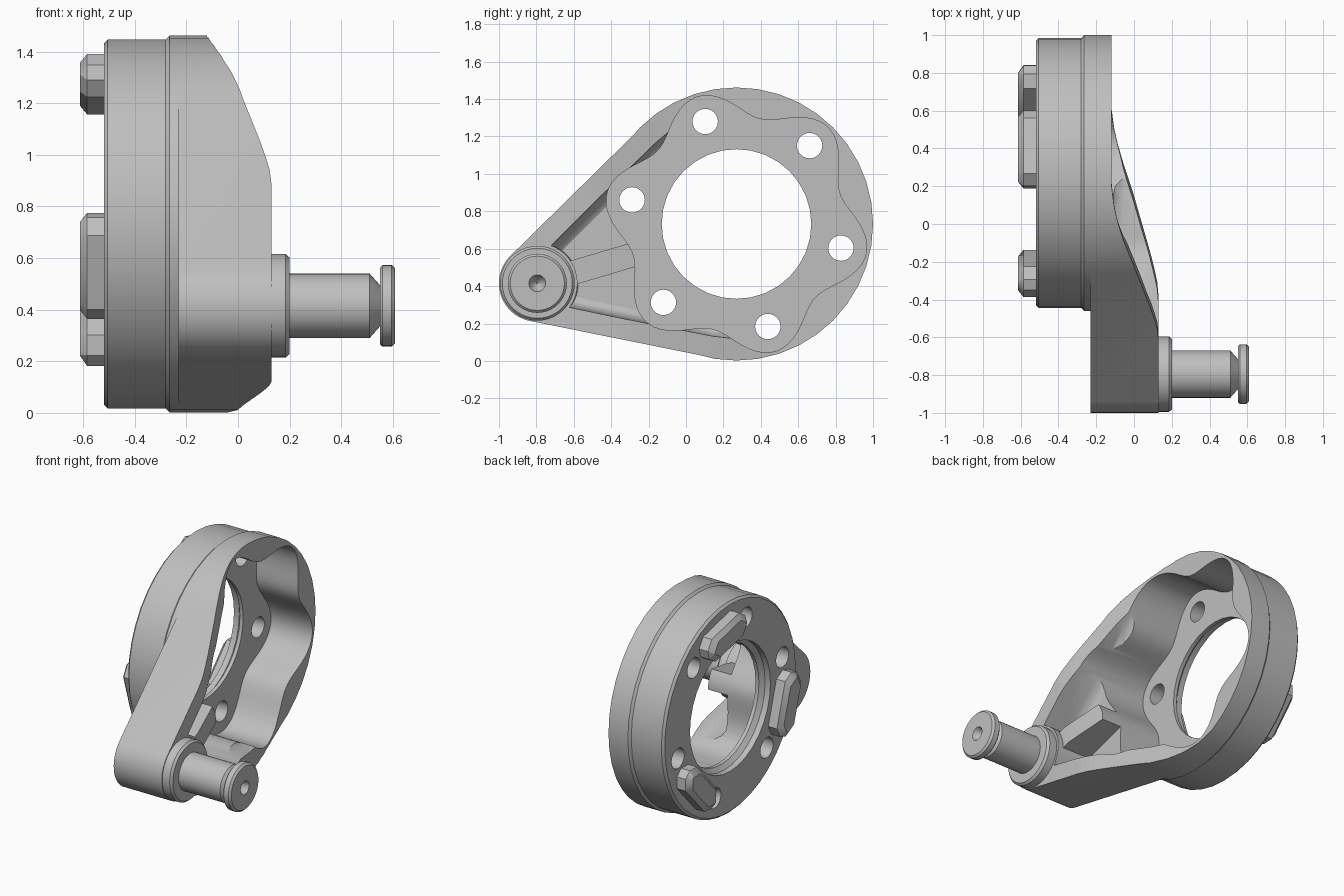
import bpy, bmesh, math
from math import cos, sin, pi, radians, atan2, acos, hypot

cube = bpy.data.objects.get("Cube")
if cube:
    bpy.data.objects.remove(cube, do_unlink=True)

# One bare metal colour
steel = bpy.data.materials.new("bare grey metal")
steel.use_nodes = True
GREY = (0.52, 0.52, 0.52, 1)
steel.diffuse_color = GREY
steel.node_tree.nodes["Principled BSDF"].inputs["Base Color"].default_value = GREY

HUB = (0.27, 0.732)      # ring centre in (y, z)
BOSS = (-0.795, 0.415)   # pin centre in (y, z)
ARM = atan2(HUB[1] - BOSS[1], HUB[0] - BOSS[0])
REACH = hypot(HUB[0] - BOSS[0], HUB[1] - BOSS[1])


def loft(name, rings):
    """Closed solid through rings with equal point counts."""
    bm = bmesh.new()
    loops = [[bm.verts.new(p) for p in ring] for ring in rings]
    n = len(loops[0])
    for a, b in zip(loops, loops[1:]):
        for i in range(n):
            j = (i + 1) % n
            bm.faces.new((a[i], a[j], b[j], b[i]))
    bm.faces.new(loops[0])
    bm.faces.new(loops[-1])
    bmesh.ops.recalc_face_normals(bm, faces=bm.faces)
    mesh = bpy.data.meshes.new(name)
    bm.to_mesh(mesh)
    bm.free()
    mesh.materials.append(steel)
    obj = bpy.data.objects.new(name, mesh)
    bpy.context.scene.collection.objects.link(obj)
    return obj


def turned(name, profile, centre, n=40):
    """Turned part along x from (x, radius) pairs."""
    return loft(name, [[(x, centre[0] + r * cos(2 * pi * i / n),
                         centre[1] + r * sin(2 * pi * i / n)) for i in range(n)]
                       for x, r in profile])


def prism(name, points, x0, x1):
    return loft(name, [[(x, y, z) for y, z in points] for x in (x0, x1)])


def teardrop(big, small, n=28):
    """Outline around the ring and the boss with tangent sides."""
    t = acos((big - small) / REACH)
    points = []
    for centre, r, start, end in ((HUB, big, t - pi, pi - t), (BOSS, small, pi - t, pi + t)):
        for i in range(n + 1):
            a = ARM + start + (end - start) * i / n
            points.append((centre[0] + r * cos(a), centre[1] + r * sin(a)))
    return points


def slab(name, profile, half):
    """Prism across the arm; profile is (distance along the arm from the hub, x)."""
    return loft(name, [[(x, HUB[0] + s * cos(ARM) - w * sin(ARM),
                         HUB[1] + s * sin(ARM) + w * cos(ARM)) for s, x in profile]
                       for w in (-half, half)])


def boolean(target, tool, operation):
    mod = target.modifiers.new("boolean", 'BOOLEAN')
    mod.operation = operation
    mod.solver = 'EXACT'
    mod.object = tool
    bpy.context.view_layer.objects.active = target
    bpy.ops.object.modifier_apply(modifier=mod.name)
    bpy.data.objects.remove(tool, do_unlink=True)


# Teardrop housing, stepped ring and rear flange
housing = prism("housing", teardrop(0.726, 0.205), -0.23, 0.2)
boolean(housing, turned("ring", [(-0.28, 0.715), (-0.265, 0.73), (0.2, 0.73)], HUB), 'UNION')
boolean(housing, turned("flange", [(-0.52, 0.7), (-0.505, 0.715), (-0.2, 0.715)], HUB), 'UNION')

# Front face sweeping down from the boss to the ring
sweep = [(-1.5, 0.13), (-0.8, 0.13), (-0.73, 0.123), (-0.66, 0.106), (-0.586, 0.085),
         (-0.32, 0), (-0.156, -0.057), (-0.06, -0.085), (0.03, -0.105), (0.15, -0.12),
         (1, -0.12), (1, 0.5), (-1.5, 0.5)]
boolean(housing, slab("sweep_cutter", sweep, 1.2), 'DIFFERENCE')

# Arm pocket with drafted walls, leaving the boss and a sloping centre rib
pocket = loft("arm_pocket_cutter",
              [[(x, y, z) for y, z in teardrop(0.63 + d, 0.1 + d)]
               for x, d in ((-0.12, -0.07), (-0.1, -0.04), (-0.06, -0.02), (0.3, 0))])
boolean(pocket, turned("boss_keep", [(-0.4, 0.235), (-0.05, 0.215), (0.5, 0.215)], BOSS),
        'DIFFERENCE')
rib = [(-1.2, -0.3), (-0.3, -0.3), (-0.3, -0.04), (-0.85, 0.09), (-1.2, 0.09)]
boolean(pocket, slab("rib_keep", rib, 0.065), 'DIFFERENCE')
# The pocket is limited to the arm side of the ring
limit = [(0.1, -0.5), (1.2, -0.5), (1.2, 0.6), (0.1, 0.6)]
boolean(pocket, slab("pocket_limit", limit, 1.3), 'DIFFERENCE')
boolean(housing, pocket, 'DIFFERENCE')

# Scalloped ring pocket with a lobe around each bolt hole
BOLT = radians(47)
lobes = []
for i in range(120):
    a = 2 * pi * i / 120
    r = 0.643 + 0.068 * cos(6 * (a - BOLT))
    lobes.append((HUB[0] + r * cos(a), HUB[1] + r * sin(a)))
boolean(housing, prism("scallop_cutter", lobes, -0.43, 0.4), 'DIFFERENCE')

# Central bore, wider at the rear, and six bolt holes
bore = [(-0.7, 0.43), (-0.48, 0.43), (-0.455, 0.4), (0.4, 0.4)]
boolean(housing, turned("bore_cutter", bore, HUB, 32), 'DIFFERENCE')
for k in range(6):
    a = BOLT + k * pi / 3
    spot = (HUB[0] + 0.573 * cos(a), HUB[1] + 0.573 * sin(a))
    boolean(housing, turned("bolt_cutter", [(-0.7, 0.068), (-0.3, 0.068)], spot, 24),
            'DIFFERENCE')

# Collar, pin, neck and button head with a centre drilling
pin = turned("pin", [(0, 0.2), (0.185, 0.2), (0.2, 0.187), (0.2, 0.125), (0.51, 0.125),
                     (0.55, 0.08), (0.55, 0.148), (0.56, 0.158), (0.595, 0.158),
                     (0.608, 0.145), (0.608, 0.045), (0.57, 0.03), (0.55, 0.005)], BOSS)

# Three chamfered rear lugs between the bolt holes
parts = [housing, pin]
for k in range(3):
    a = BOLT + pi / 6 + k * 2 * pi / 3

    def lug_ring(x, inset):
        w, h, c = 0.085 - inset, 0.205 - inset, 0.055
        outline = [(w, c - h), (w, h - c), (w - c, h), (c - w, h),
                   (-w, h - c), (-w, c - h), (c - w, -h), (w - c, -h)]
        return [(x, HUB[0] + (0.556 + u) * cos(a) - v * sin(a),
                 HUB[1] + (0.556 + u) * sin(a) + v * cos(a)) for u, v in outline]

    parts.append(loft("rear_lug_%d" % (k + 1),
                      [lug_ring(-0.5, 0), lug_ring(-0.585, 0), lug_ring(-0.613, 0.028)]))

# Smooth the curved walls and keep the machined edges sharp
bpy.ops.object.select_all(action='DESELECT')
for obj in parts:
    obj.select_set(True)
bpy.context.view_layer.objects.active = housing
bpy.ops.object.shade_smooth_by_angle(angle=radians(30))
